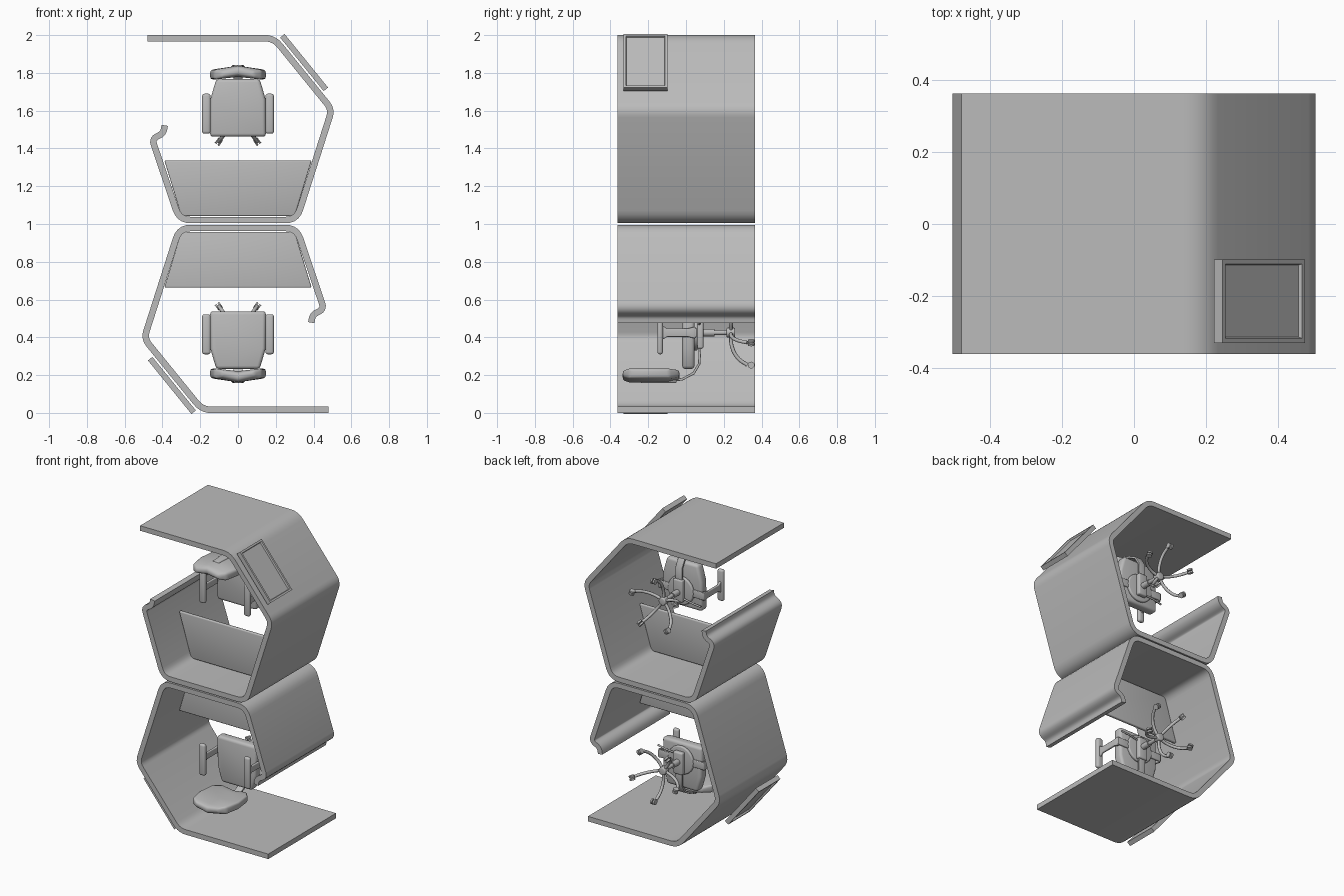
import bpy, bmesh, math
from mathutils import Vector, Matrix

if "Cube" in bpy.data.objects:
    bpy.data.objects.remove(bpy.data.objects["Cube"], do_unlink=True)

grey = bpy.data.materials.new("plain_grey")
grey.use_nodes = True
COLOUR = (0.5, 0.5, 0.5, 1)
grey.diffuse_color = COLOUR
grey.node_tree.nodes["Principled BSDF"].inputs["Base Color"].default_value = COLOUR

Y0, Y1 = -0.362, 0.364      # front and back planes of the shells
CX, CZ = 0.0, 1.575         # chair column axis
parts = []


def finish(obj, bevel=0, segments=3, angle=35):
    """Bevel, smooth and register a part."""
    bpy.ops.object.select_all(action='DESELECT')
    obj.select_set(True)
    bpy.context.view_layer.objects.active = obj
    if bevel:
        mod = obj.modifiers.new("bevel", 'BEVEL')
        mod.width, mod.segments, mod.limit_method = bevel, segments, 'ANGLE'
        mod.angle_limit = math.radians(30)
    for mod in list(obj.modifiers):
        bpy.ops.object.modifier_apply(modifier=mod.name)
    bpy.ops.object.shade_smooth_by_angle(angle=math.radians(angle))
    parts.append(obj)
    return obj


def mesh_object(name, bm):
    bmesh.ops.recalc_face_normals(bm, faces=bm.faces)
    me = bpy.data.meshes.new(name)
    bm.to_mesh(me)
    bm.free()
    me.materials.append(grey)
    obj = bpy.data.objects.new(name, me)
    bpy.context.collection.objects.link(obj)
    return obj


def loft(name, rings, **kw):
    """Skin a row of equal rings and cap both ends."""
    bm = bmesh.new()
    rows = [[bm.verts.new(p) for p in ring] for ring in rings]
    n = len(rows[0])
    for a, b in zip(rows, rows[1:]):
        for i in range(n):
            bm.faces.new((a[i], a[(i + 1) % n], b[(i + 1) % n], b[i]))
    bm.faces.new(rows[0])
    bm.faces.new(rows[-1])
    return finish(mesh_object(name, bm), **kw)


def prism(name, outline, ya, yb, **kw):
    """Extrude an (x, z) outline from ya to yb."""
    return loft(name, [[(x, y, z) for x, z in outline] for y in (ya, yb)], **kw)


def circle(r, x=CX, z=CZ, n=20):
    return [(x + r * math.cos(2 * math.pi * i / n), z + r * math.sin(2 * math.pi * i / n))
            for i in range(n)]


def rect(x0, x1, z0, z1):
    return [(x0, z0), (x1, z0), (x1, z1), (x0, z1)]


def tube(name, points, radius):
    cu = bpy.data.curves.new(name, 'CURVE')
    cu.dimensions, cu.bevel_depth, cu.use_fill_caps = '3D', radius, True
    cu.bevel_resolution, cu.resolution_u = 2, 5
    sp = cu.splines.new('BEZIER')
    sp.bezier_points.add(len(points) - 1)
    for bp, p in zip(sp.bezier_points, points):
        bp.co, bp.handle_left_type, bp.handle_right_type = p, 'AUTO', 'AUTO'
    cu.materials.append(grey)
    obj = bpy.data.objects.new(name, cu)
    bpy.context.collection.objects.link(obj)
    bpy.ops.object.select_all(action='DESELECT')
    obj.select_set(True)
    bpy.context.view_layer.objects.active = obj
    bpy.ops.object.convert(target='MESH')
    return finish(bpy.context.object, angle=50)


def fillet(points, radii, steps=5):
    """Round the inner corners of an open (x, z) path."""
    pts = [Vector(p) for p in points]
    out = [pts[0]]
    for a, p, b, r in zip(pts, pts[1:], pts[2:], radii):
        s, e = p + (a - p).normalized() * r, p + (b - p).normalized() * r
        for i in range(steps + 1):
            t = i / steps
            out.append(s * (1 - t) ** 2 + p * 2 * t * (1 - t) + e * t * t)
    return out + [pts[-1]]


# Wrapping shell: roof, slanted panel, side wall, floor and hooked short wall
path = fillet([(-0.48, 1.984), (0.19, 1.984), (0.497, 1.606), (0.31, 1.021),
               (-0.31, 1.021), (-0.455, 1.45), (-0.395, 1.48), (-0.388, 1.522)],
              [0.05, 0.04, 0.06, 0.06, 0.03, 0.025])
bm = bmesh.new()
rows = [[bm.verts.new((p.x, y, p.y)) for y in (Y0, Y1)] for p in path]
for a, b in zip(rows, rows[1:]):
    bm.faces.new((a[0], b[0], b[1], a[1]))
shell = mesh_object("upper_shell", bm)
solid = shell.modifiers.new("thickness", 'SOLIDIFY')
solid.thickness, solid.offset, solid.use_even_offset = 0.034, 0, True
finish(shell, angle=30)

# Trapezoid desk
prism("upper_desk", [(-0.39, 1.337), (0.39, 1.337), (0.3, 1.042), (-0.3, 1.042)],
      -0.077, -0.055, bevel=0.007)

# Framed window on the slanted panel
bm = bmesh.new()
bmesh.ops.create_cube(bm, size=1, matrix=Matrix.Diagonal((0.365, 0.232, 0.03, 1)))
bm.faces.ensure_lookup_table()
top = max(bm.faces, key=lambda f: f.calc_center_median().z)
bmesh.ops.inset_region(bm, faces=[top], thickness=0.018)
bmesh.ops.inset_region(bm, faces=[top], thickness=0.004, depth=-0.012)
slope = math.atan2(0.378, 0.307)
bm.transform(Matrix.Translation((0.343, -0.215, 1.849)) @ Matrix.Rotation(slope, 4, 'Y')
             @ Matrix.Translation((0, 0, 0.009)))
finish(mesh_object("upper_window_frame", bm))

# Seat cushion and the pan below it
prism("upper_seat", [(-0.148, 1.462), (0.148, 1.462), (0.146, 1.66), (0.115, 1.768),
                     (-0.115, 1.768), (-0.146, 1.66)], -0.02, 0.045, bevel=0.018)
prism("upper_seat_pan", circle(0.095), 0.04, 0.062, bevel=0.008)
prism("upper_tilt_box", rect(-0.035, 0.035, 1.51, 1.66), 0.058, 0.092, bevel=0.01)

# Backrest: bent cushion tapering at both ends
stations = [(-0.335, 0.085, 0.6), (-0.3, 0.128, 1), (-0.2, 0.147, 1),
            (-0.09, 0.135, 1), (-0.035, 0.09, 0.7)]
rings = []
for y, w, k in stations:
    h = 0.026 * k
    rings.append([(-w, y, 1.79 - h), (0, y, 1.805 - h), (w, y, 1.79 - h),
                  (w, y, 1.79 + h), (0, y, 1.812 + h), (-w, y, 1.79 + h)])
loft("upper_backrest", rings, bevel=0.014)
loft("upper_back_cover", [[(-w, y, 1.81), (w, y, 1.81), (w * 0.7, y, 1.85 - d),
                           (-w * 0.7, y, 1.85 - d)]
                          for y, w, d in ((-0.24, 0.03, 0.008), (-0.05, 0.045, 0.008))],
     bevel=0.006)
loft("upper_back_bar", [[(-0.025, y + a, z + b), (0.025, y + a, z + b),
                         (0.025, y - a, z - b), (-0.025, y - a, z - b)]
                        for y, z, a, b in ((0.075, 1.64, 0.007, 0), (0.07, 1.74, 0.006, 0.002),
                                           (0.04, 1.79, 0.005, 0.005), (-0.02, 1.822, 0, 0.007),
                                           (-0.12, 1.83, 0, 0.007))], bevel=0.003)

# Armrests: pad, flared post and bracket under the seat
for side, s in (("left", 1), ("right", -1)):
    prism(f"upper_{side}_arm_pad", rect(*sorted((s * 0.145, s * 0.19)), 1.478, 1.69),
          -0.152, -0.122, bevel=0.013)
    loft(f"upper_{side}_arm_post", [[(s * (x - 0.008), y, 1.575 - w), (s * (x + 0.008), y, 1.575 - w),
                                     (s * (x + 0.008), y, 1.575 + w), (s * (x - 0.008), y, 1.575 + w)]
                                    for x, y, w in ((0.168, -0.128, 0.04), (0.168, -0.1, 0.022),
                                                    (0.168, 0.01, 0.022), (0.165, 0.05, 0.032))],
         bevel=0.005)
    prism(f"upper_{side}_arm_bracket", rect(*sorted((s * 0.06, s * 0.172)), 1.55, 1.6),
          0.042, 0.056, bevel=0.005)

# Height lever
tube("upper_lever", [(-0.03, 0.07, 1.53), (-0.1, 0.075, 1.52), (-0.16, 0.07, 1.51)], 0.006)

# Column, hub and five arched legs with twin casters
prism("upper_column_sleeve", circle(0.02), 0.08, 0.15)
prism("upper_column", circle(0.013), 0.14, 0.24)
prism("upper_hub", circle(0.026), 0.215, 0.26, bevel=0.006)
for i in range(5):
    ang = math.pi / 2 + i * math.tau / 5
    dx, dz = math.cos(ang), math.sin(ang)
    tube(f"upper_leg_{i + 1}", [(CX + dx * r, y, CZ + dz * r) for r, y in
                                ((0.015, 0.238), (0.07, 0.242), (0.135, 0.275), (0.172, 0.325))], 0.01)
    for j in (-1, 1):
        bm = bmesh.new()
        bmesh.ops.create_cone(bm, cap_ends=True, segments=16, radius1=0.018, radius2=0.018, depth=0.011)
        axis = Vector((-dz, 0, dx))
        turn = Vector((0, 0, 1)).rotation_difference(axis).to_matrix().to_4x4()
        centre = Vector((CX + dx * 0.172, 0.345, CZ + dz * 0.172)) + axis * j * 0.009
        bm.transform(Matrix.Translation(centre) @ turn)
        finish(mesh_object(f"upper_caster_{i + 1}_{'a' if j < 0 else 'b'}", bm))

# Lower pod: the same parts turned half round about the middle
half_turn = Matrix.Translation((0, 0, 1)) @ Matrix.Rotation(math.pi, 4, 'Y') @ Matrix.Translation((0, 0, -1))
for obj in list(parts):
    twin = obj.copy()
    twin.data = obj.data.copy()
    twin.name = obj.name.replace("upper", "lower")
    twin.matrix_world = half_turn @ obj.matrix_world
    bpy.context.collection.objects.link(twin)
